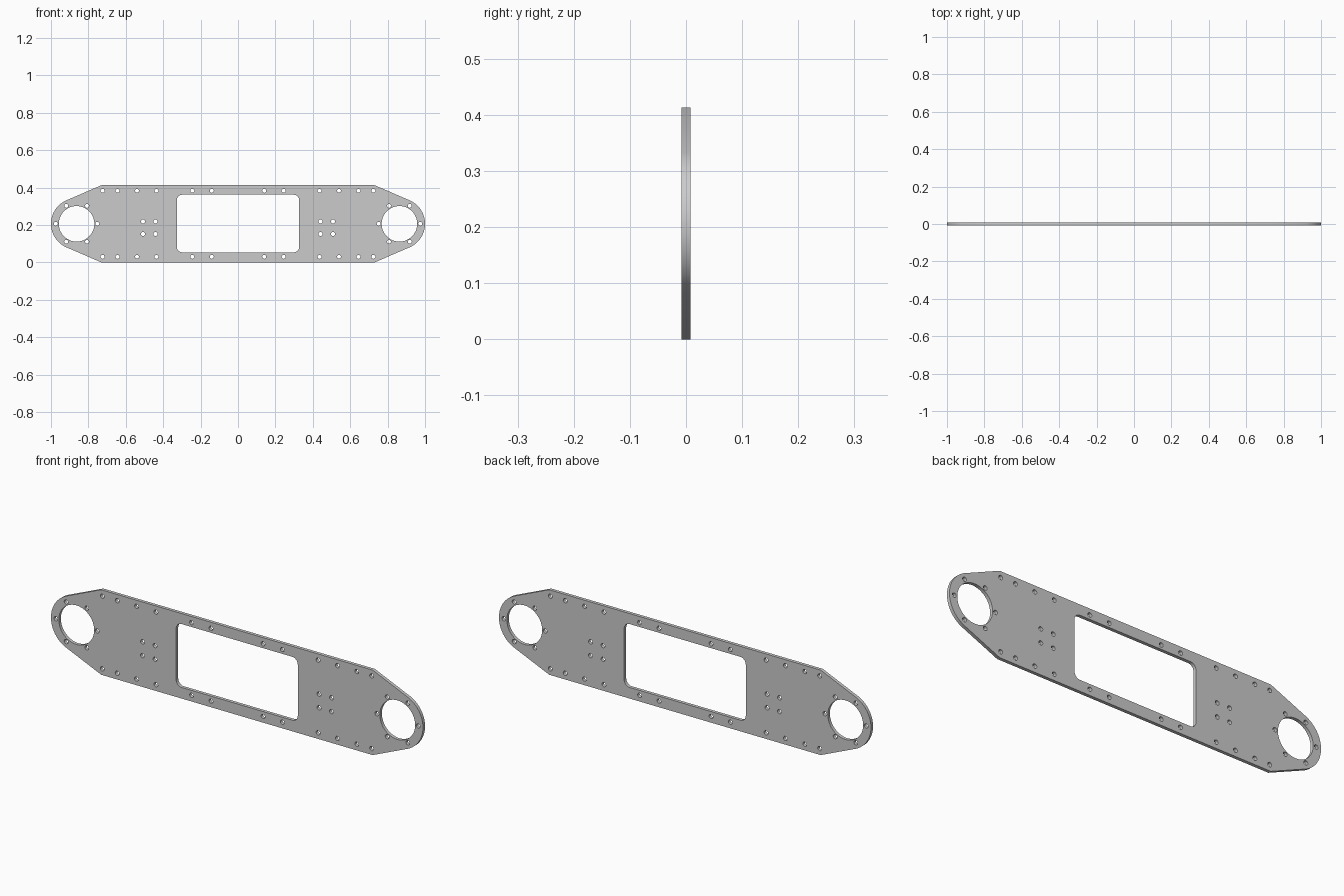
import bpy, bmesh
from math import cos, sin, pi, asin, atan2, hypot

if "Cube" in bpy.data.objects:
    bpy.data.objects.remove(bpy.data.objects["Cube"])

H, T = 0.413, 0.016          # plate height and thickness
CZ, CX = H / 2, 0.863        # centre of the end ring
R_END, R_BORE, R_BOLT = 0.137, 0.095, 0.0105
SHOULDER = 0.73              # where the straight edge starts to taper


def arc(cx, cz, r, a0, a1, n):
    return [(cx + r * cos(a0 + (a1 - a0) * i / n),
             cz + r * sin(a0 + (a1 - a0) * i / n)) for i in range(n + 1)]


def circle(cx, cz, r, n):
    return arc(cx, cz, r, 0, 2 * pi, n)[:-1]


# Outer outline: tapered flanks running tangent into rounded ends
dx, dz = CX - SHOULDER, CZ - H
tangent = atan2(dz, dx) + asin(R_END / hypot(dx, dz))
a = tangent + pi / 2
right = [(SHOULDER, 0)] + arc(CX, CZ, R_END, -a, a, 48) + [(SHOULDER, H)]
loops = [right + [(-x, z) for x, z in reversed(right)]]

# Central window with rounded corners
wx, z0, z1, r = 0.327, 0.054, 0.362, 0.03
window = []
for i, (x, z) in enumerate([(wx - r, z1 - r), (-wx + r, z1 - r),
                            (-wx + r, z0 + r), (wx - r, z0 + r)]):
    window += arc(x, z, r, i * pi / 2, (i + 1) * pi / 2, 8)
loops.append(window)

for s in (-1, 1):
    # End bore and its ring of six bolt holes
    loops.append(circle(s * CX, CZ, R_BORE, 64))
    for k in range(6):
        loops.append(circle(s * CX + 0.111 * cos(k * pi / 3),
                            CZ + 0.111 * sin(k * pi / 3), R_BOLT, 20))
    # Bolt holes along both long edges
    for x in (0.14, 0.244, 0.436, 0.54, 0.644, 0.724):
        for z in (0.03, H - 0.03):
            loops.append(circle(s * x, z, R_BOLT, 20))
    # Square group of four holes beside the window
    for x in (0.441, 0.508):
        for z in (0.152, 0.219):
            loops.append(circle(s * x, z, R_BOLT, 20))

# Filled, extruded flat curve gives the plate with all cut-outs
curve = bpy.data.curves.new("side_plate", 'CURVE')
curve.dimensions = '2D'
curve.fill_mode = 'BOTH'
curve.extrude = T / 2
for pts in loops:
    sp = curve.splines.new('POLY')
    sp.points.add(len(pts) - 1)
    for p, (x, z) in zip(sp.points, pts):
        p.co = (x, z, 0, 1)
    sp.use_cyclic_u = True
plate = bpy.data.objects.new("side_plate", curve)
plate.rotation_euler.x = pi / 2
bpy.context.collection.objects.link(plate)
bpy.context.view_layer.objects.active = plate
plate.select_set(True)
bpy.ops.object.convert(target='MESH')
plate = bpy.context.object
bpy.ops.object.transform_apply(location=False, rotation=True, scale=False)

# Weld the faces to the rims and tidy the flat sides
bm = bmesh.new()
bm.from_mesh(plate.data)
bmesh.ops.remove_doubles(bm, verts=bm.verts, dist=1e-5)
bmesh.ops.recalc_face_normals(bm, faces=bm.faces)
bm.to_mesh(plate.data)
bm.free()
bpy.ops.object.shade_smooth_by_angle(angle=pi / 6)
